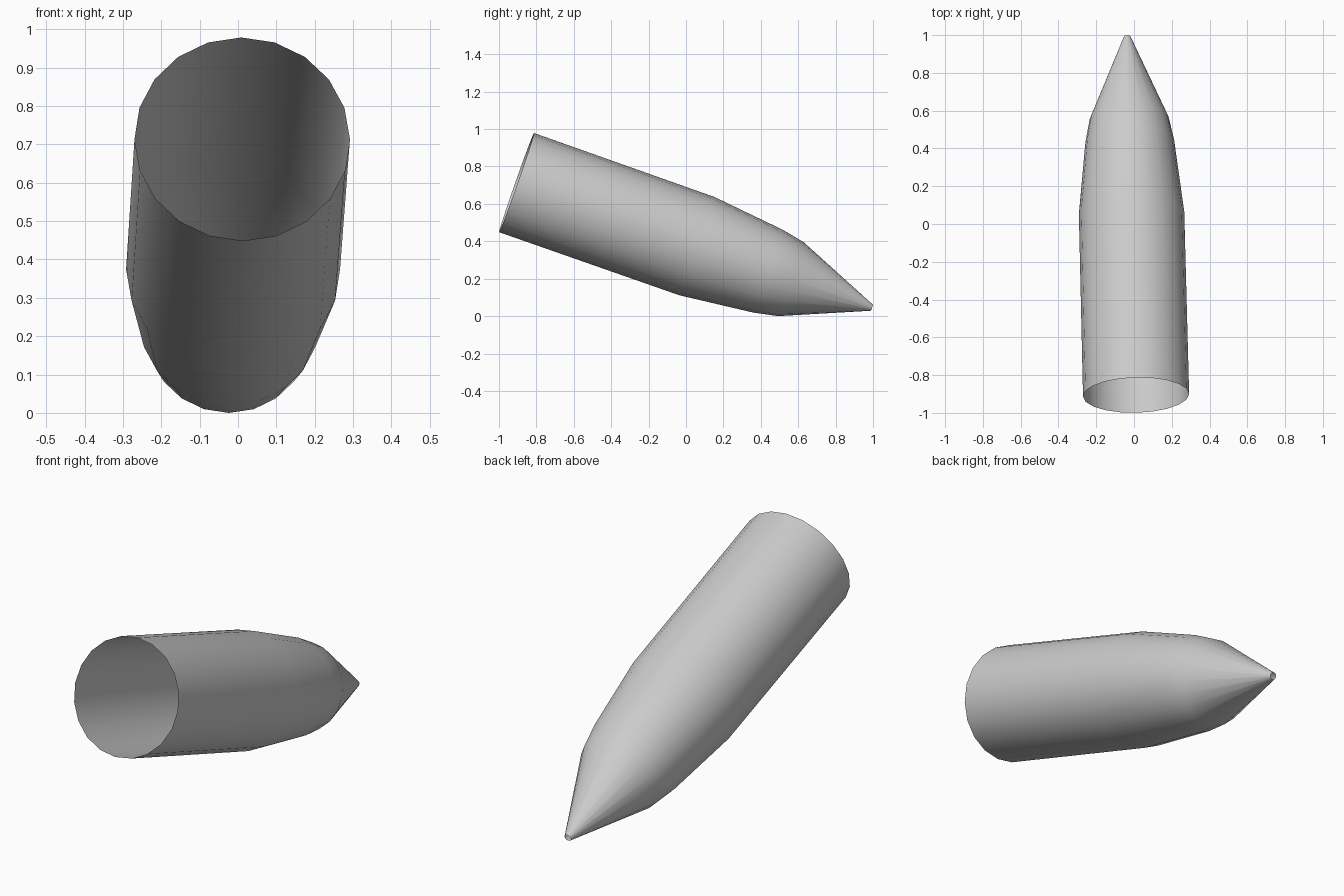
import bpy, math
from mathutils import Vector

if "Cube" in bpy.data.objects:
    bpy.data.objects.remove(bpy.data.objects["Cube"])

SIDES = 20
start = Vector((0.011, -0.906, 0.72))   # centre of the open base
tip = Vector((-0.036, 0.994, 0.051))    # centre of the nose
axis = (tip - start).normalized()
up = (Vector((0, 0, 1)) - axis * axis.z).normalized()
side = axis.cross(up)

# (distance along the axis, radius)
profile = [(0, 0.281), (1.023, 0.279), (1.426, 0.235), (1.556, 0.209),
           ((tip - start).length, 0.017)]

# Hollow shell, open at the base
verts, faces = [], []
for t, r in profile:
    for i in range(SIDES):
        a = 2 * math.pi * i / SIDES
        verts.append(start + axis * t + (up * math.cos(a) + side * math.sin(a)) * r)
for k in range(len(profile) - 1):
    for i in range(SIDES):
        j = (i + 1) % SIDES
        a, b = k * SIDES, (k + 1) * SIDES
        faces.append((a + i, a + j, b + j, b + i))

mesh = bpy.data.meshes.new("tapered_shell")
mesh.from_pydata(verts, [], faces)
mesh.polygons.foreach_set("use_smooth", [True] * len(faces))
mesh.update()
obj = bpy.data.objects.new("tapered_shell", mesh)
bpy.context.collection.objects.link(obj)

# Rest the shell on the ground
low = min(v.co.z for v in mesh.vertices)
for v in mesh.vertices:
    v.co.z -= low
